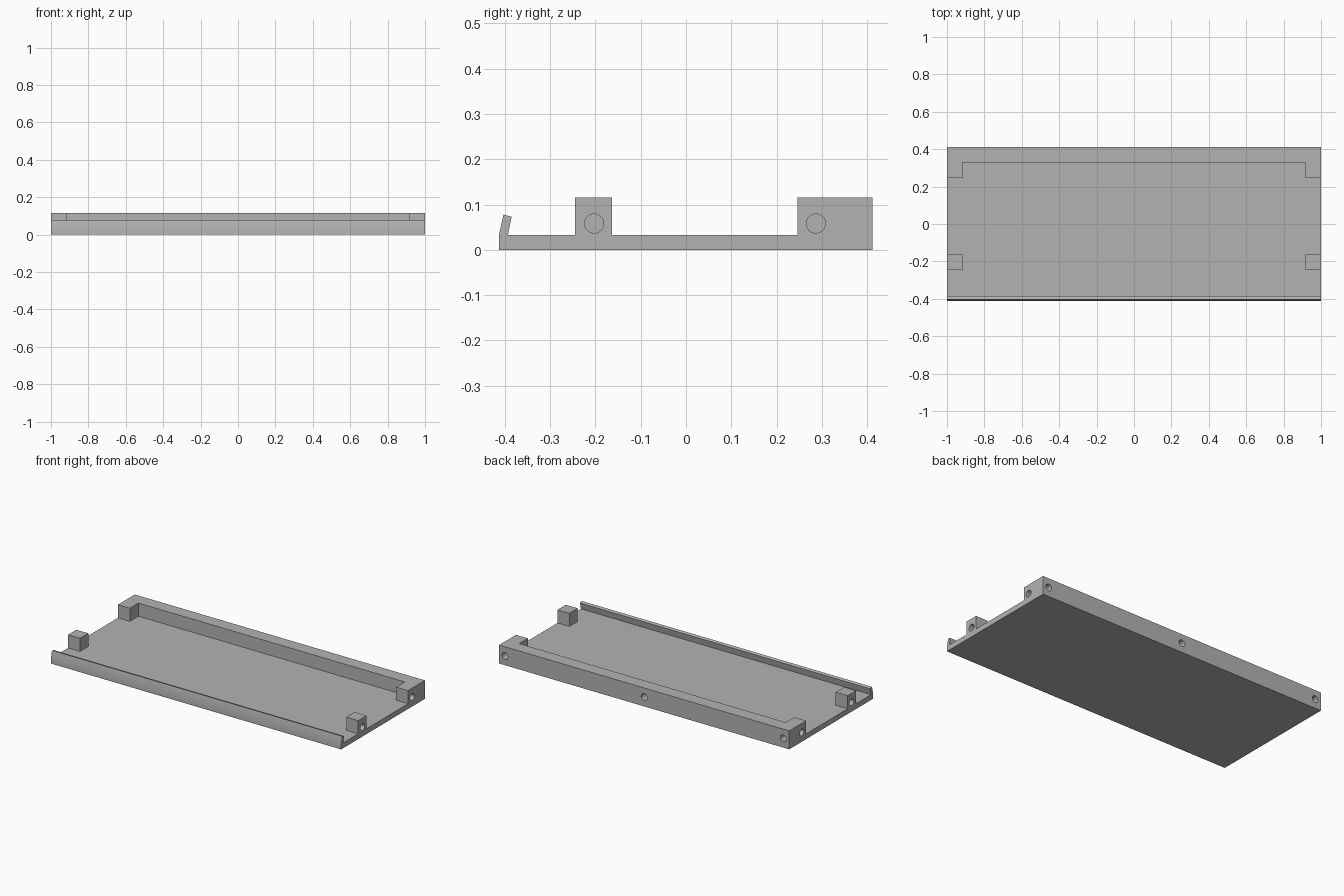
import bpy, bmesh
from math import radians
from mathutils import Matrix, Vector

if "Cube" in bpy.data.objects:
    bpy.data.objects.remove(bpy.data.objects["Cube"])

grey = bpy.data.materials.new("plain_grey")
grey.use_nodes = True
grey.diffuse_color = (0.45, 0.45, 0.45, 1)
grey.node_tree.nodes["Principled BSDF"].inputs["Base Color"].default_value = grey.diffuse_color

BACK, FRONT, FLOOR, TOP = 0.412, -0.413, 0.033, 0.115
INNER = 0.918                # inner face of the end blocks
HOLE_Z, HOLE_R, HOLE_DEPTH = 0.058, 0.021, 0.06


def prism(name, points, sweep):
    """Extrude a closed polygon along a vector."""
    bm = bmesh.new()
    face = bm.faces.new([bm.verts.new(p) for p in points])
    extruded = bmesh.ops.extrude_face_region(bm, geom=[face])["geom"]
    bmesh.ops.translate(bm, vec=sweep, verts=[v for v in extruded if isinstance(v, bmesh.types.BMVert)])
    bmesh.ops.recalc_face_normals(bm, faces=bm.faces)
    return make(name, bm)


def make(name, bm):
    mesh = bpy.data.meshes.new(name)
    bm.to_mesh(mesh)
    bm.free()
    mesh.materials.append(grey)
    obj = bpy.data.objects.new(name, mesh)
    bpy.context.collection.objects.link(obj)
    return obj


def combine(target, other, operation):
    """Apply a boolean and discard the second object."""
    bpy.context.view_layer.objects.active = target
    mod = target.modifiers.new(operation, "BOOLEAN")
    mod.operation, mod.solver, mod.object = operation, "EXACT", other
    bpy.ops.object.modifier_apply(modifier=mod.name)
    bpy.data.objects.remove(other)


def drill(target, mouth, inward):
    """Cut a blind round hole."""
    inward = Vector(inward)
    bm = bmesh.new()
    bmesh.ops.create_cone(bm, cap_ends=True, segments=32, radius1=HOLE_R,
                          radius2=HOLE_R, depth=2 * HOLE_DEPTH)
    turn = inward.to_track_quat("Z", "Y").to_matrix().to_4x4()
    bmesh.ops.transform(bm, matrix=Matrix.Translation(mouth) @ turn, verts=bm.verts)
    cutter = make("hole_cutter", bm)
    cutter.hide_render = True
    combine(target, cutter, "DIFFERENCE")


# Floor plate with the inward-leaning front lip
profile = [(FRONT, 0), (BACK, 0), (BACK, FLOOR), (-0.393, FLOOR),
           (-0.385, 0.073), (-0.403, 0.078), (FRONT, FLOOR)]
tray = prism("tray", [(-1, y, z) for y, z in profile], (2, 0, 0))

# Back rail with returns at both corners
plan = [(-1, BACK), (-1, 0.246), (-INNER, 0.246), (-INNER, 0.33),
        (INNER, 0.33), (INNER, 0.246), (1, 0.246), (1, BACK)]
rail = prism("back_rail", [(x, y, 0) for x, y in plan], (0, 0, TOP))
combine(tray, rail, "UNION")

# Front end blocks and the screw holes in both ends
for side in (-1, 1):
    outline = [(side, -0.245), (side, -0.163), (side * INNER, -0.163), (side * INNER, -0.245)]
    combine(tray, prism("end_block", [(x, y, 0) for x, y in outline], (0, 0, TOP)), "UNION")
    for y in (-0.203, 0.287):
        drill(tray, (side, y, HOLE_Z), (-side, 0, 0))

# Screw holes along the back
for x in (-0.959, 0, 0.959):
    drill(tray, (x, BACK, HOLE_Z), (0, -1, 0))

bpy.ops.object.select_all(action="DESELECT")
tray.select_set(True)
bpy.context.view_layer.objects.active = tray
bpy.ops.object.shade_smooth_by_angle(angle=radians(30))
